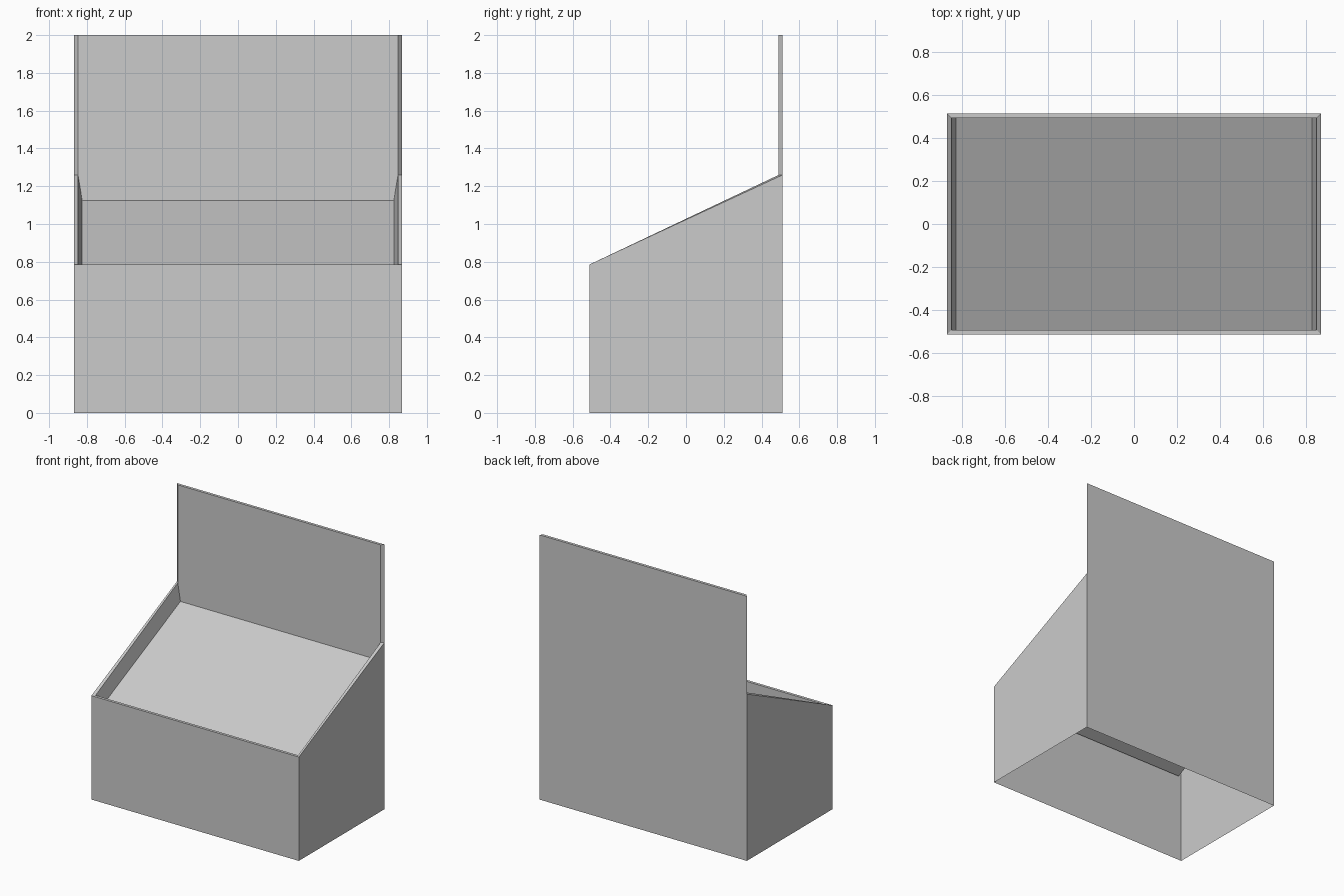
import bpy

old = bpy.data.objects.get("Cube")
if old:
    bpy.data.objects.remove(old, do_unlink=True)

grey = bpy.data.materials.new("light_grey_card")
grey.use_nodes = True
colour = (0.6, 0.6, 0.6, 1)
grey.diffuse_color = colour
grey.node_tree.nodes["Principled BSDF"].inputs["Base Color"].default_value = colour

# Main dimensions: outer half sizes, rim inner half sizes, tray half width
OX, OY = 0.867, 0.512
IX, IY = 0.847, 0.491
TX = 0.825
FRONT, BACK, TOP = 0.785, 1.26, 2.0
TRAY_BACK = 1.125
TRAY_FRONT = TRAY_BACK - (BACK - FRONT) / (2 * OY) * 2 * IY


def sheet(name, *faces):
    """Build the +x half from quads and mirror it across the centre."""
    verts = [p for face in faces for p in face]
    index, polys = 0, []
    for face in faces:
        polys.append(range(index, index + len(face)))
        index += len(face)
    mesh = bpy.data.meshes.new(name)
    mesh.from_pydata(verts, [], [list(p) for p in polys])
    mesh.materials.append(grey)
    obj = bpy.data.objects.new(name, mesh)
    bpy.context.collection.objects.link(obj)
    mirror = obj.modifiers.new("mirror", 'MIRROR')
    mirror.use_clip = True
    return obj


def across(x0, x1, y, z0, z1):
    """Front-facing strip from the centre line out to x0 (low) and x1 (high)."""
    return [(0, y, z0), (x0, y, z0), (x1, y, z1), (0, y, z1)]


# Outer walls, open underneath
sheet("front_wall", across(OX, OX, -OY, 0, FRONT))
sheet("side_wall", [(OX, -OY, 0), (OX, OY, 0), (OX, OY, BACK), (OX, -OY, FRONT)])
sheet("back_wall", across(OX, OX, OY, 0, TOP)[::-1])

# Header board with mitred side edges and a flat top
sheet("header_board",
      across(IX, IX, IY, BACK, TOP),
      [(IX, IY, BACK), (OX, OY, BACK), (OX, OY, TOP), (IX, IY, TOP)],
      [(0, IY, TOP), (IX, IY, TOP), (OX, OY, TOP), (0, OY, TOP)])

# Folded rim around the front and sides
sheet("rim",
      [(0, -OY, FRONT), (OX, -OY, FRONT), (IX, -IY, FRONT), (0, -IY, FRONT)],
      [(OX, -OY, FRONT), (OX, OY, BACK), (IX, IY, BACK), (IX, -IY, FRONT)])

# Inner walls leaning in towards the tray
sheet("inner_walls",
      across(TX, IX, -IY, TRAY_FRONT, FRONT)[::-1],
      [(TX, -IY, TRAY_FRONT), (IX, -IY, FRONT), (IX, IY, BACK), (TX, IY, TRAY_BACK)],
      across(TX, IX, IY, TRAY_BACK, BACK))

# Sloping recessed tray
sheet("tray", [(0, -IY, TRAY_FRONT), (TX, -IY, TRAY_FRONT),
               (TX, IY, TRAY_BACK), (0, IY, TRAY_BACK)])
